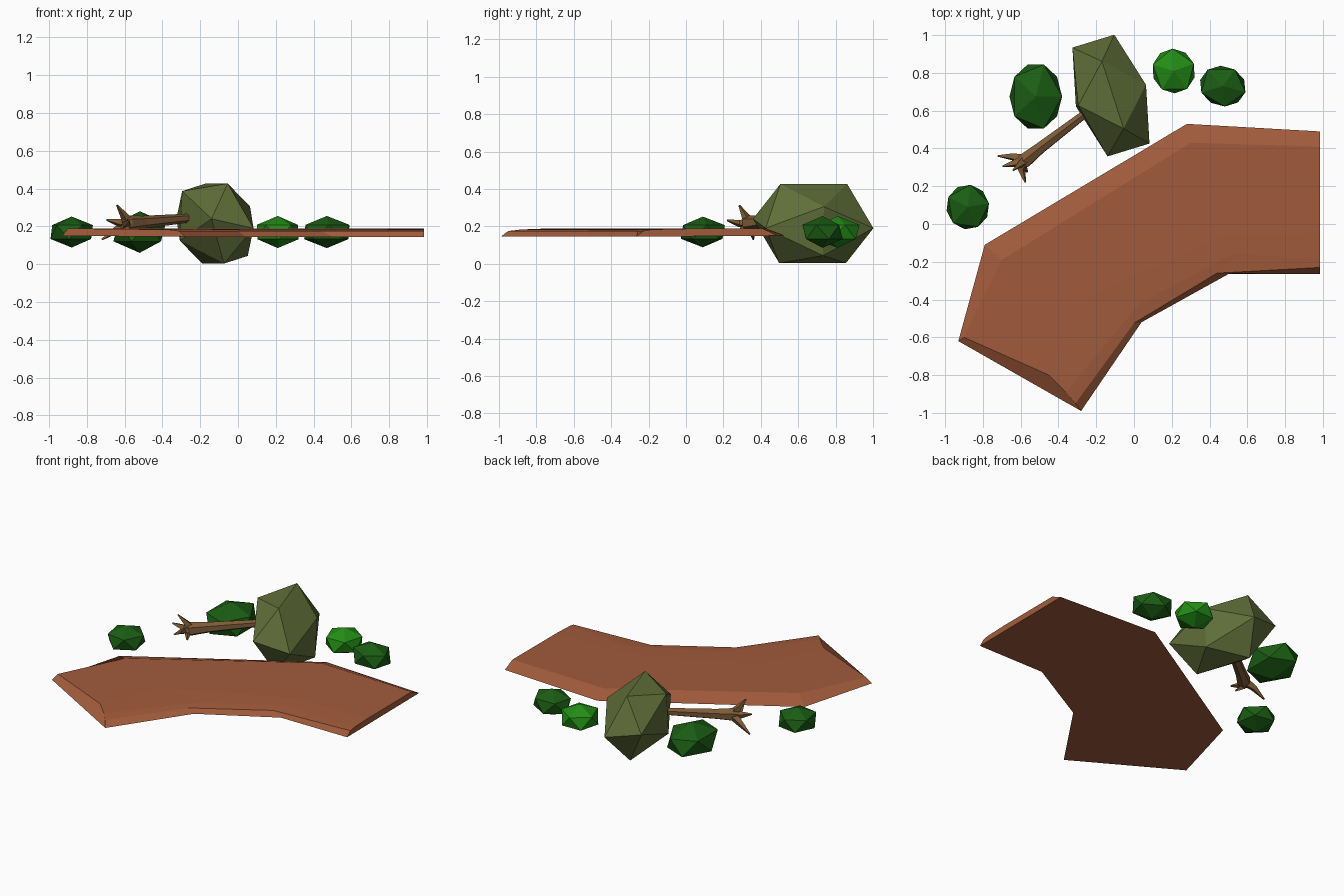
import bpy, bmesh, math
from mathutils import Vector

if "Cube" in bpy.data.objects:
    bpy.data.objects.remove(bpy.data.objects["Cube"])


def material(name, rgb):
    m = bpy.data.materials.new(name)
    m.diffuse_color = (*rgb, 1)
    m.use_nodes = True
    m.node_tree.nodes["Principled BSDF"].inputs["Base Color"].default_value = m.diffuse_color
    return m


clay = material("clay", (0.36, 0.105, 0.045))
olive = material("olive", (0.115, 0.155, 0.04))
bark = material("bark", (0.21, 0.105, 0.04))
dark_green = material("dark_green", (0.011, 0.11, 0.007))
bright_green = material("bright_green", (0.017, 0.27, 0.008))


def finish(bm, name, mat):
    bmesh.ops.recalc_face_normals(bm, faces=bm.faces)
    me = bpy.data.meshes.new(name)
    bm.to_mesh(me)
    bm.free()
    me.materials.append(mat)
    ob = bpy.data.objects.new(name, me)
    bpy.context.collection.objects.link(ob)
    return ob


def loft(bm, rings):
    """Skin closed rings of equal length and cap both ends."""
    vs = [[bm.verts.new(p) for p in r] for r in rings]
    n = len(vs[0])
    for a, b in zip(vs, vs[1:]):
        for i in range(n):
            j = (i + 1) % n
            bm.faces.new((a[i], a[j], b[j], b[i]))
    bm.faces.new(vs[0])
    bm.faces.new(vs[-1])


def limb(bm, path, sides=5):
    """Tapered branch through (point, radius) pairs."""
    pts = [Vector(p) for p, r in path]
    rings = []
    for i, (p, r) in enumerate(path):
        d = (pts[min(i + 1, len(pts) - 1)] - pts[max(i - 1, 0)]).normalized()
        u = d.cross(Vector((0.3, -0.4, 1))).normalized()
        v = d.cross(u)
        angles = [math.tau * k / sides for k in range(sides)]
        rings.append([pts[i] + r * (math.cos(a) * u + math.sin(a) * v) for a in angles])
    loft(bm, rings)


# Bent dirt path: four cross-sections, from outer foot over the top to inner foot
heights = (0.15, 0.188, 0.187, 0.182, 0.175, 0.145)
sections = [
    [(-0.93, -0.62), (-0.90, -0.60), (-0.45, -0.80), (-0.36, -0.89), (-0.31, -0.95), (-0.28, -0.99)],
    [(-0.79, -0.11), (-0.70, -0.19), (-0.28, -0.40), (0.03, -0.42), (0.0, -0.525), (0.04, -0.52)],
    [(0.28, 0.53), (0.30, 0.43), (0.48, -0.06), (0.53, -0.155), (0.44, -0.26), (0.50, -0.265)],
    [(0.985, 0.49), (0.985, 0.41), (0.985, -0.05), (0.985, -0.19), (0.985, -0.23), (0.985, -0.265)],
]
bm = bmesh.new()
loft(bm, [[(x, y, z) for (x, y), z in zip(s, heights)] for s in sections])
finish(bm, "dirt_path", clay)

# Tree crown: stretched, tilted icosahedron
phi = (1 + math.sqrt(5)) / 2
centre = Vector((-0.122, 0.68, 0.215))
ux, uy, uz = Vector((0.111, 0.034, -0.025)), Vector((-0.0575, 0.178, 0)), Vector((0.006, 0.002, 0.131))
bm = bmesh.new()
for s in (-1, 1):
    for t in (-1, 1):
        for x, y, z in ((0, s, t * phi), (s, t * phi, 0), (s * phi, 0, t)):
            bm.verts.new(centre + ux * x + uy * y + uz * z)
bmesh.ops.convex_hull(bm, input=bm.verts)
finish(bm, "tree_crown", olive)

# Fallen trunk
bm = bmesh.new()
limb(bm, [((-0.20, 0.63, 0.255), 0.022), ((-0.27, 0.575, 0.243), 0.024),
          ((-0.50, 0.40, 0.222), 0.034), ((-0.58, 0.335, 0.215), 0.043),
          ((-0.615, 0.315, 0.213), 0.026)], 6)
finish(bm, "trunk", bark)

# Splayed roots
base = (-0.575, 0.34, 0.215)
roots = [((-0.645, 0.355, 0.18), (-0.72, 0.36, 0.13)),
         ((-0.595, 0.285, 0.215), (-0.575, 0.22, 0.232)),
         ((-0.605, 0.315, 0.26), (-0.64, 0.285, 0.312)),
         ((-0.635, 0.32, 0.22), (-0.695, 0.305, 0.235)),
         ((-0.59, 0.315, 0.19), (-0.565, 0.275, 0.17))]
for i, (elbow, tip) in enumerate(roots, 1):
    bm = bmesh.new()
    limb(bm, [(base, 0.032), (elbow, 0.020), (tip, 0.005)], 4)
    finish(bm, f"root_{i}", bark)

# Bushes: low-poly balls (centre x, centre y, half sizes, turn)
bushes = [(-0.52, 0.675, 0.137, 0.175, 0.11, 0, dark_green),
          (-0.88, 0.09, 0.112, 0.117, 0.082, 10, dark_green),
          (0.21, 0.81, 0.112, 0.117, 0.085, 20, bright_green),
          (0.47, 0.73, 0.122, 0.105, 0.085, -15, dark_green)]
for i, (x, y, rx, ry, rz, turn, mat) in enumerate(bushes, 1):
    bm = bmesh.new()
    bmesh.ops.create_icosphere(bm, subdivisions=1, radius=1)
    ob = finish(bm, f"bush_{i}", mat)
    ob.location = (x, y, 0.17)
    ob.scale = (rx / 0.88, ry / 0.88, rz)
    ob.rotation_euler.z = math.radians(turn)
